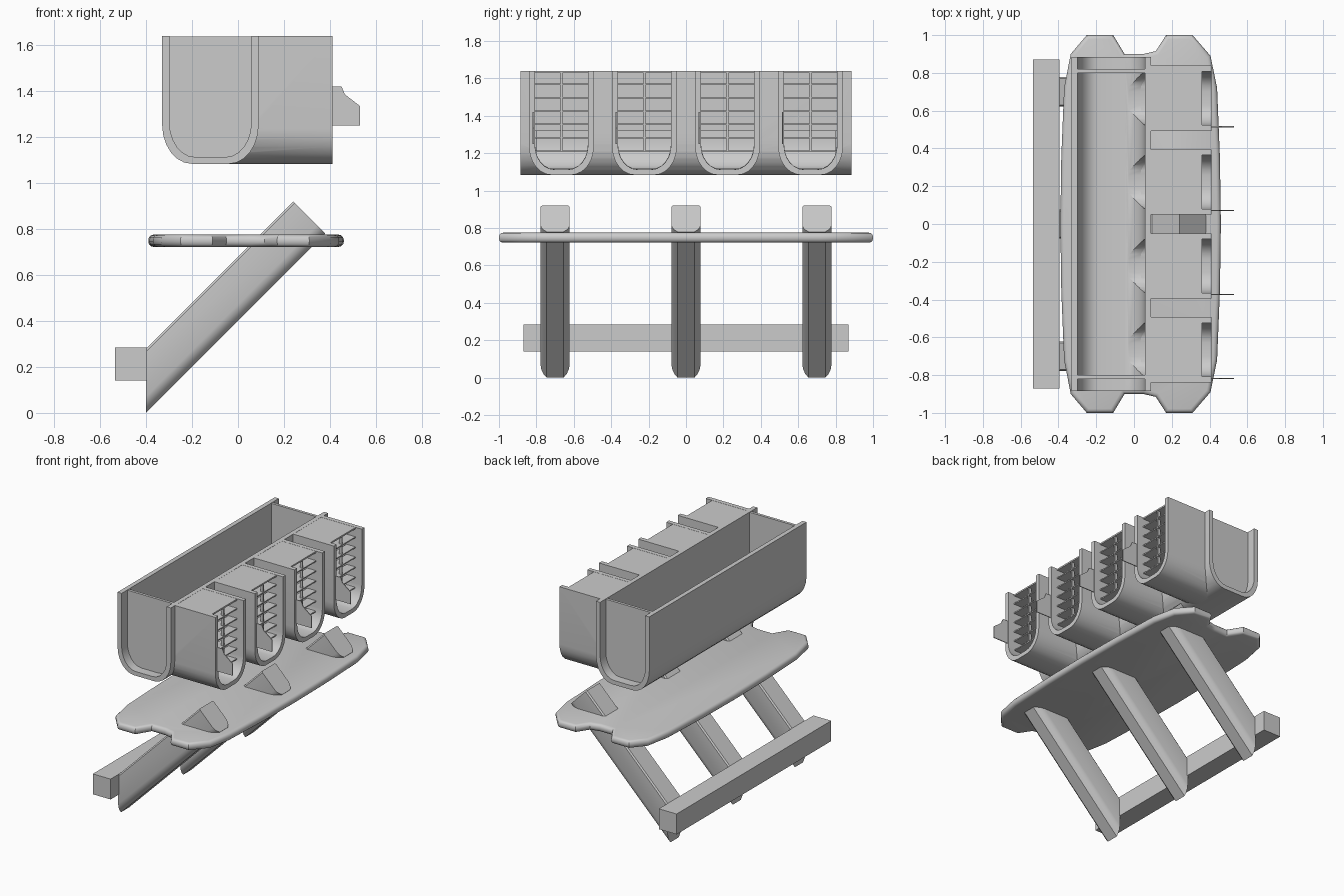
import bpy, bmesh, math

if "Cube" in bpy.data.objects:
    bpy.data.objects.remove(bpy.data.objects["Cube"])

PLACE = {'x': lambda d, u, v: (d, u, v),
         'y': lambda d, u, v: (u, d, v),
         'z': lambda d, u, v: (u, v, d)}


def loft(name, ring_a, ring_b):
    """Solid between two matching rings of points."""
    bm = bmesh.new()
    a = [bm.verts.new(p) for p in ring_a]
    b = [bm.verts.new(p) for p in ring_b]
    n = len(a)
    bm.faces.new(a)
    bm.faces.new(b[::-1])
    for i in range(n):
        bm.faces.new((a[i], b[i], b[(i + 1) % n], a[(i + 1) % n]))
    bmesh.ops.recalc_face_normals(bm, faces=bm.faces)
    me = bpy.data.meshes.new(name)
    bm.to_mesh(me)
    bm.free()
    ob = bpy.data.objects.new(name, me)
    bpy.context.collection.objects.link(ob)
    return ob


def prism(name, pts, axis, lo, hi):
    f = PLACE[axis]
    return loft(name, [f(lo, *p) for p in pts], [f(hi, *p) for p in pts])


def box(name, x, y, z):
    return prism(name, [(x[0], y[0]), (x[1], y[0]), (x[1], y[1]), (x[0], y[1])], 'z', *z)


def u_shape(c, w, bottom, top, rx, rz, n=6):
    """Open U outline from the top left, round the bottom, to the top right."""
    right = []
    for i in range(n + 1):
        t = i / n * math.pi / 2
        right.append((w - rx + rx * math.sin(t), bottom + rz - rz * math.cos(t)))
    right.append((w, top))
    return [(c - u, v) for u, v in reversed(right)] + [(c + u, v) for u, v in right]


def activate(ob):
    bpy.ops.object.select_all(action='DESELECT')
    ob.select_set(True)
    bpy.context.view_layer.objects.active = ob


def cut(ob, cutter):
    m = ob.modifiers.new('cut', 'BOOLEAN')
    m.operation, m.solver, m.object = 'DIFFERENCE', 'EXACT', cutter
    activate(ob)
    bpy.ops.object.modifier_apply(modifier='cut')
    bpy.data.objects.remove(cutter)


def smooth(ob):
    activate(ob)
    bpy.ops.object.shade_smooth_by_angle(angle=math.radians(32))


TOP = 1.64

# Long open trough with recessed end walls
outer = u_shape(-0.12, 0.21, 1.083, TOP, 0.13, 0.17)
inner = u_shape(-0.12, 0.178, 1.113, TOP, 0.11, 0.15)
trough = prism('trough', outer + inner[::-1], 'y', -0.885, 0.885)
end_shape = u_shape(-0.12, 0.185, 1.107, TOP - 0.002, 0.115, 0.155)
for s, side in ((-1, 'front'), (1, 'back')):
    prism(f'trough_end_{side}', end_shape, 'y', s * 0.80, s * 0.82)

# Feeding bins along the right side
for k, c in enumerate((-0.666, -0.222, 0.222, 0.666), 1):
    b_out = u_shape(c, 0.173, 1.083, TOP, 0.125, 0.15)
    b_in = u_shape(c, 0.142, 1.113, TOP, 0.105, 0.13)
    bin_ob = prism(f'bin_{k}', b_out + b_in[::-1], 'x', -0.04, 0.41)
    cut(bin_ob, prism('tmp', u_shape(-0.12, 0.18, 1.112, TOP + 0.2, 0.11, 0.15), 'y', -0.9, 0.9))
    smooth(bin_ob)
    # opening from trough into bin
    cut(trough, prism('tmp', u_shape(c, 0.141, 1.114, 1.32, 0.105, 0.13), 'x', -0.03, 0.2))
    # lid, louvre slats and centre bar
    box(f'bin_lid_{k}', (0.08, 0.36), (c - 0.15, c + 0.15), (TOP - 0.012, TOP - 0.001))
    for i in range(1, 7):
        z = TOP - 0.0715 * i
        box(f'bin_{k}_slat_{i}', (0.29, 0.36), (c - 0.145, c + 0.145), (z - 0.004, z + 0.004))
    box(f'bin_{k}_bar', (0.335, 0.355), (c - 0.005, c + 0.005), (1.21, TOP - 0.005))
    # thin perch plate on the bin mouth
    prism(f'perch_{k}', [(0.36, 1.25), (0.53, 1.25), (0.53, 1.335), (0.465, 1.385),
                         (0.45, 1.42), (0.36, 1.42)], 'y', c - 0.154, c - 0.148)
smooth(trough)

# Platform with rounded edge and lobed ends
half = [(0.46, 0.0), (0.455, 0.35), (0.44, 0.72), (0.405, 0.89), (0.31, 1.0), (0.17, 1.0),
        (0.115, 0.915), (0.05, 0.9), (-0.05, 0.9), (-0.11, 1.0), (-0.25, 1.0),
        (-0.335, 0.9), (-0.37, 0.72), (-0.385, 0.35), (-0.39, 0.0)]
platform = prism('platform', half + [(x, -y) for x, y in half[-2:0:-1]], 'z', 0.722, 0.775)
bev = platform.modifiers.new('round', 'BEVEL')
bev.width, bev.segments = 0.022, 3
bev.limit_method, bev.angle_limit = 'ANGLE', math.radians(75)
activate(platform)
bpy.ops.object.modifier_apply(modifier='round')
smooth(platform)

# Diagonal support beams: (half width, height from underside)
side = [(0.045, 0.0), (0.062, 0.014), (0.073, 0.03), (0.078, 0.05), (0.078, 0.188), (0.07, 0.198)]
section = side + [(-w, h) for w, h in reversed(side)]
r2 = math.sqrt(2)
for k, c in enumerate((-0.7, 0.0, 0.7), 1):
    smooth(loft(f'support_beam_{k}',
                [(-0.4, c + w, h * r2) for w, h in section],
                [(0.38 - h / r2, c + w, 0.78 + h / r2) for w, h in section]))

# Rear cross rail
box('cross_rail', (-0.535, -0.395), (-0.87, 0.87), (0.14, 0.285))
